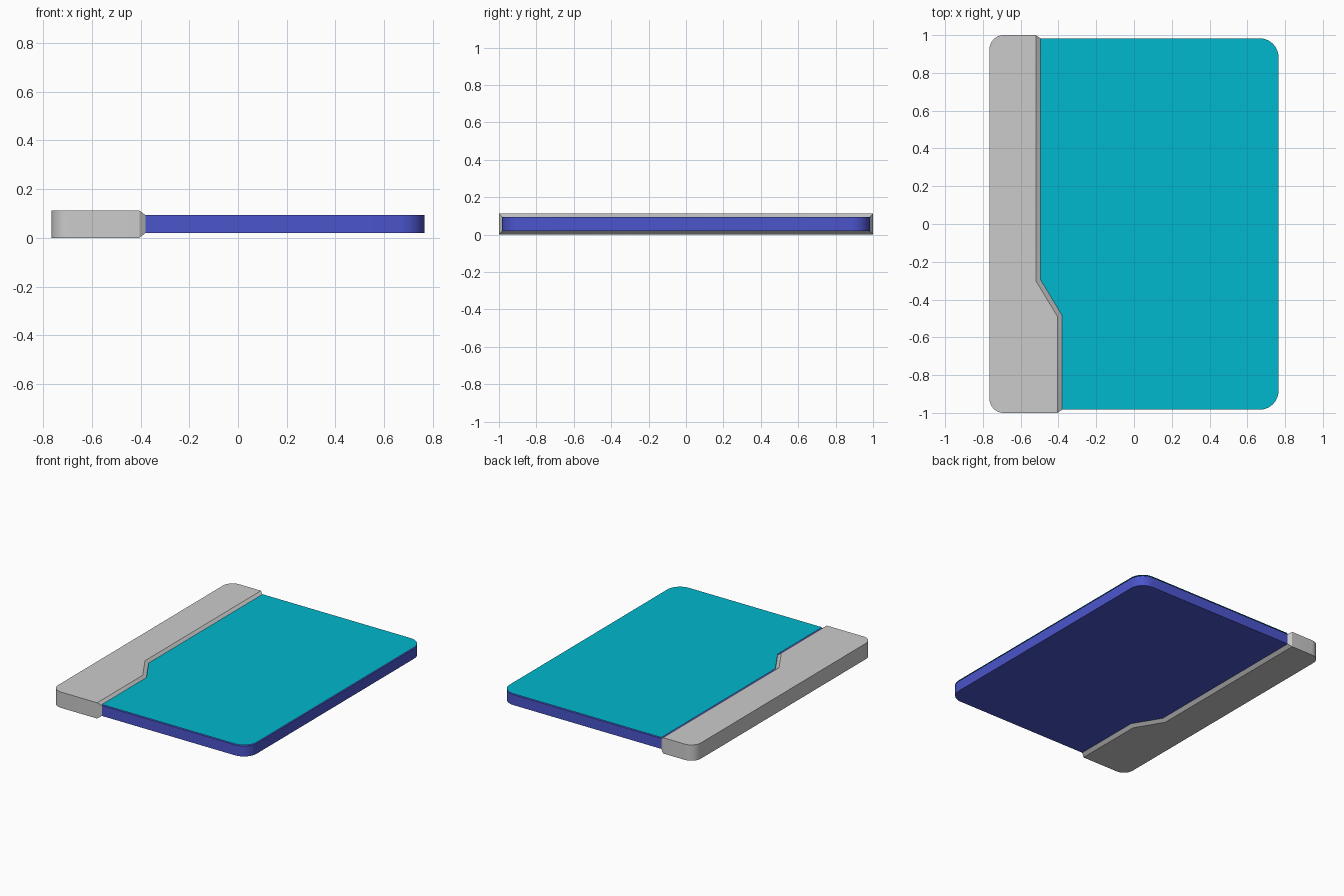
import bpy, bmesh
from math import cos, sin, radians

if "Cube" in bpy.data.objects:
    bpy.data.objects.remove(bpy.data.objects["Cube"])


def arc(cx, cy, r, start, end, n=10):
    return [(cx + r * cos(radians(start + (end - start) * i / n)),
             cy + r * sin(radians(start + (end - start) * i / n))) for i in range(n + 1)]


def ring(bm, pts, z):
    return [bm.verts.new((x, y, z)) for x, y in pts]


def strip(bm, a, b, closed=False):
    n = len(a)
    for i in range(n if closed else n - 1):
        j = (i + 1) % n
        bm.faces.new((a[i], a[j], b[j], b[i]))


def finish(bm, name, color=None):
    bmesh.ops.recalc_face_normals(bm, faces=bm.faces[:])
    mesh = bpy.data.meshes.new(name)
    bm.to_mesh(mesh)
    bm.free()
    obj = bpy.data.objects.new(name, mesh)
    bpy.context.collection.objects.link(obj)
    if color:
        mat = bpy.data.materials.new(name + "_color")
        mat.diffuse_color = color
        mat.use_nodes = True
        mat.node_tree.nodes["Principled BSDF"].inputs["Base Color"].default_value = mat.diffuse_color
        mesh.materials.append(mat)
    bpy.ops.object.select_all(action='DESELECT')
    obj.select_set(True)
    bpy.context.view_layer.objects.active = obj
    bpy.ops.object.shade_smooth_by_angle(angle=radians(30))
    return obj


# stepped edge of the grip, and the same edge at the foot of its chamfer
edge = [(-0.52, 1), (-0.52, -0.30), (-0.405, -0.49), (-0.405, -1)]
foot = [(-0.495, 0.983), (-0.495, -0.295), (-0.38, -0.485), (-0.38, -0.983)]

# grip: rounded outer side, chamfered stepped inner side
outer = arc(-0.69, -0.925, 0.075, 270, 180) + arc(-0.69, 0.925, 0.075, 180, 90)
bm = bmesh.new()
top, bottom = ring(bm, edge + outer, 0.112), ring(bm, edge + outer, 0)
foot_top, foot_bottom = ring(bm, foot, 0.093), ring(bm, foot, 0.019)
bm.faces.new(top)
bm.faces.new(bottom)
strip(bm, top[3:] + top[:1], bottom[3:] + bottom[:1])
strip(bm, top[:4], foot_top)
strip(bm, bottom[:4], foot_bottom)
strip(bm, foot_top, foot_bottom)
for i in (0, 3):
    bm.faces.new((top[i], bottom[i], foot_bottom[i], foot_top[i]))
finish(bm, "grip")

# body: slab with two rounded corners that meets the grip
panel = foot + arc(0.665, -0.883, 0.1, 270, 360) + arc(0.665, 0.883, 0.1, 0, 90)
bm = bmesh.new()
top, bottom = ring(bm, panel, 0.093), ring(bm, panel, 0.019)
bm.faces.new(top)
bm.faces.new(bottom)
strip(bm, top, bottom, closed=True)
finish(bm, "body", (0.07, 0.09, 0.6, 1))

# screen: thin sheet lying just above the body
bm = bmesh.new()
bm.faces.new(ring(bm, panel, 0.1))
screen = finish(bm, "screen", (0.0, 0.48, 0.62, 1))
if screen.data.polygons[0].normal.z < 0:
    screen.data.flip_normals()
